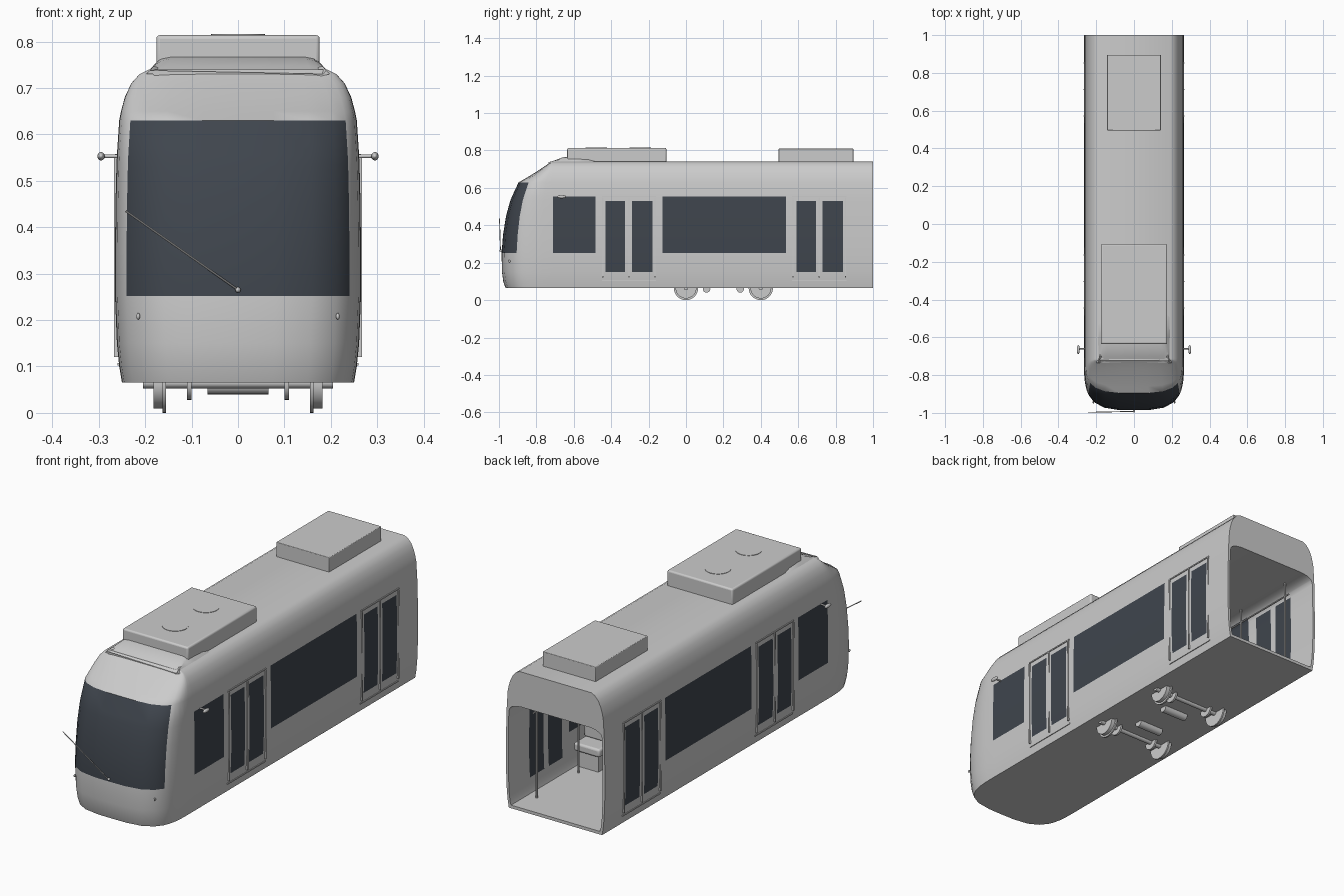
import bpy, bmesh, math
from mathutils import Vector

if "Cube" in bpy.data.objects:
    bpy.data.objects.remove(bpy.data.objects["Cube"])


def material(name, rgb):
    m = bpy.data.materials.new(name)
    m.use_nodes = True
    m.diffuse_color = (*rgb, 1)
    m.node_tree.nodes["Principled BSDF"].inputs["Base Color"].default_value = (*rgb, 1)
    return m


PAINT = material("light grey paint", (0.6, 0.6, 0.6))
GLASS = material("dark glass", (0.05, 0.06, 0.075))


def finish(ob, name, mat=PAINT, bevel=0):
    ob.name = name
    if not ob.data.materials:
        ob.data.materials.append(mat)
    if bevel:
        mod = ob.modifiers.new("Bevel", "BEVEL")
        mod.width, mod.segments = bevel, 3
    bpy.ops.object.select_all(action="DESELECT")
    ob.select_set(True)
    bpy.context.view_layer.objects.active = ob
    bpy.ops.object.shade_smooth_by_angle(angle=math.radians(35))
    return ob


def from_bmesh(bm, name, mats=(PAINT,), bevel=0):
    me = bpy.data.meshes.new(name)
    bmesh.ops.recalc_face_normals(bm, faces=bm.faces)
    bm.to_mesh(me)
    bm.free()
    ob = bpy.data.objects.new(name, me)
    bpy.context.collection.objects.link(ob)
    for m in mats:
        me.materials.append(m)
    return finish(ob, name, bevel=bevel)


def box(name, lo, hi, bevel=0):
    bm = bmesh.new()
    bmesh.ops.create_cube(bm, size=1)
    for v in bm.verts:
        v.co = [l + (c + 0.5) * (h - l) for l, h, c in zip(lo, hi, v.co)]
    return from_bmesh(bm, name, bevel=bevel)


def rod(name, a, b, r, sides=12):
    a, b = Vector(a), Vector(b)
    bpy.ops.mesh.primitive_cylinder_add(vertices=sides, radius=r, depth=(b - a).length,
                                        location=(a + b) / 2)
    ob = bpy.context.object
    ob.rotation_euler = (b - a).to_track_quat("Z", "Y").to_euler()
    return finish(ob, name)


def ball(name, loc, scale):
    bpy.ops.mesh.primitive_uv_sphere_add(segments=16, ring_count=10, radius=1, location=loc)
    bpy.context.object.scale = scale
    return finish(bpy.context.object, name)


# Hull levels: height, half width, nose position
LEVELS = [(0.065, 0.25, -0.965), (0.10, 0.256, -0.977), (0.15, 0.261, -0.984),
          (0.252, 0.265, -0.986), (0.35, 0.265, -0.978), (0.45, 0.264, -0.962),
          (0.53, 0.262, -0.94), (0.555, 0.261, -0.93), (0.63, 0.256, -0.895),
          (0.65, 0.252, -0.86), (0.68, 0.244, -0.81), (0.71, 0.23, -0.765),
          (0.73, 0.212, -0.735), (0.74, 0.192, -0.722)]
WINDOWS = [(-0.71, -0.485), (-0.125, 0.535)]
DOOR_PANES = [(-0.43, -0.325), (-0.29, -0.18), (0.59, 0.695), (0.73, 0.84)]
STATIONS = sorted({1.0, *sum(WINDOWS + DOOR_PANES, ())}, reverse=True)
NOSE = [1, 0.999, 0.995, 0.98, 0.95, 0.906, 0.8, 0.6, 0.3]
START, POWER = -0.715, 3.5


def outline(z, w, f):
    half = [(w, y, z) for y in STATIONS]
    half += [(w * u, START - (START - f) * (1 - u ** POWER) ** (1 / POWER), z) for u in NOSE]
    return half + [(0, f, z)] + [(-x, y, z) for x, y, z in reversed(half)]


def is_glass(c):
    if c.y < -0.8:
        return 0.252 < c.z < 0.63 and abs(c.x) < 0.236
    if abs(c.x) < 0.24:
        return False
    return (0.252 < c.z < 0.555 and any(a < c.y < b for a, b in WINDOWS)
            or 0.15 < c.z < 0.53 and any(a < c.y < b for a, b in DOOR_PANES))


def inner(z, w, f):
    if z > 0.53:
        return 0.53 + (z - 0.53) * 0.19, w - 0.012, -0.92
    return max(z, 0.08), w - 0.012, f + 0.015


# Hull: outer skin, cabin lining and the open rear frame
bm = bmesh.new()
skins = []
for shape in (lambda *a: a, inner):
    rows = [[bm.verts.new(p) for p in outline(*shape(*lv))] for lv in LEVELS]
    for lower, upper in zip(rows, rows[1:]):
        for i in range(len(lower) - 1):
            bm.faces.new((lower[i], lower[i + 1], upper[i + 1], upper[i]))
    bm.faces.new(rows[0])
    bm.faces.new(rows[-1])
    skins.append(rows)
out, lin = skins
for k in (0, -1):
    for i in range(len(LEVELS) - 1):
        bm.faces.new((out[i][k], out[i + 1][k], lin[i + 1][k], lin[i][k]))
for i in (0, -1):
    bm.faces.new((out[i][0], out[i][-1], lin[i][-1], lin[i][0]))
for f in bm.faces:
    f.material_index = int(is_glass(f.calc_center_median()))
from_bmesh(bm, "hull", (PAINT, GLASS))

# Roof fairing behind the windscreen
bm = bmesh.new()
rings = []
for y, hw, top in [(-0.735, 0.18, 0.73), (-0.70, 0.172, 0.748), (-0.66, 0.165, 0.763),
                   (-0.60, 0.163, 0.772), (-0.54, 0.16, 0.77), (-0.47, 0.15, 0.738)]:
    pts = [(-0.198, 0.73), (-hw - 0.01, (top + 0.73) / 2 + 0.008), (-hw, top - 0.004),
           (-hw + 0.02, top)]
    pts += [(-x, z) for x, z in reversed(pts)]
    rings.append([bm.verts.new((x, y, z)) for x, z in pts])
for a, b in zip(rings, rings[1:]):
    for i in range(len(a) - 1):
        bm.faces.new((a[i], a[i + 1], b[i + 1], b[i]))
bm.faces.new(rings[0])
bm.faces.new(rings[-1])
from_bmesh(bm, "roof_fairing")

# Roof equipment
box("front_roof_unit", (-0.176, -0.635, 0.73), (0.176, -0.105, 0.814), 0.008)
box("rear_roof_unit", (-0.142, 0.495, 0.73), (0.142, 0.895, 0.81), 0.003)
for y in (-0.48, -0.245):
    rod("roof_fan_cover", (0, y, 0.81), (0, y, 0.816), 0.058, 32)

# Wiper
rod("wiper_arm", (0, -0.992, 0.265), (-0.242, -0.997, 0.435), 0.0022, 8)
ball("wiper_pivot", (0, -0.99, 0.265), (0.006, 0.008, 0.006))

for s, side in ((1, "left"), (-1, "right")):
    # Mirrors and lamps
    rod(side + "_mirror_arm", (s * 0.25, -0.66, 0.553), (s * 0.295, -0.66, 0.553), 0.004)
    ball(side + "_mirror", (s * 0.295, -0.665, 0.553), (0.008, 0.024, 0.009))
    ball(side + "_lamp", (s * 0.215, -0.944, 0.208), (0.004, 0.006, 0.007))
    # Door rails and leaf edges
    for y in (-0.305, 0.7125):
        for z, x in ((0.555, 0.262), (0.105, 0.257)):
            box(side + "_door_rail", (s * x - 0.003, y - 0.145, z - 0.003),
                (s * x + 0.003, y + 0.145, z + 0.003))
        for dy in (-0.14, 0, 0.14):
            box(side + "_door_edge", (s * 0.263 - 0.004, y + dy - 0.003, 0.12),
                (s * 0.263 + 0.004, y + dy + 0.003, 0.55))
        # Cabin poles by the doors
        for dy in (-0.16, 0.16):
            rod(side + "_pole", (s * 0.19, y + dy, 0.08), (s * 0.19, y + dy, 0.57), 0.005, 10)
    # Ceiling handrail and seats
    rod(side + "_handrail", (s * 0.19, -0.5, 0.5), (s * 0.19, 0.9, 0.5), 0.004, 10)
    for y in (-0.08, 0.1, 0.28, 0.42):
        box(side + "_seat", (s * 0.17 - 0.07, y, 0.16), (s * 0.17 + 0.07, y + 0.1, 0.2), 0.01)
        box(side + "_seat_back", (s * 0.17 - 0.07, y, 0.2), (s * 0.17 + 0.07, y + 0.02, 0.34), 0.008)
    box(side + "_seat_plinth", (s * 0.17 - 0.05, -0.08, 0.08), (s * 0.17 + 0.05, 0.5, 0.16))

# Running gear
for y in (0.0, 0.4):
    rod("axle", (-0.205, y, 0.065), (0.205, y, 0.065), 0.012)
    for s in (1, -1):
        rod("wheel_flange", (s * 0.155, y, 0.065), (s * 0.163, y, 0.065), 0.065, 32)
        rod("wheel_tread", (s * 0.16, y, 0.065), (s * 0.182, y, 0.065), 0.056, 32)
        rod("brake_disc", (s * 0.1, y, 0.065), (s * 0.11, y, 0.065), 0.037, 24)
for y in (0.11, 0.29):
    rod("motor", (-0.066, y, 0.06), (0.066, y, 0.06), 0.02, 20)
